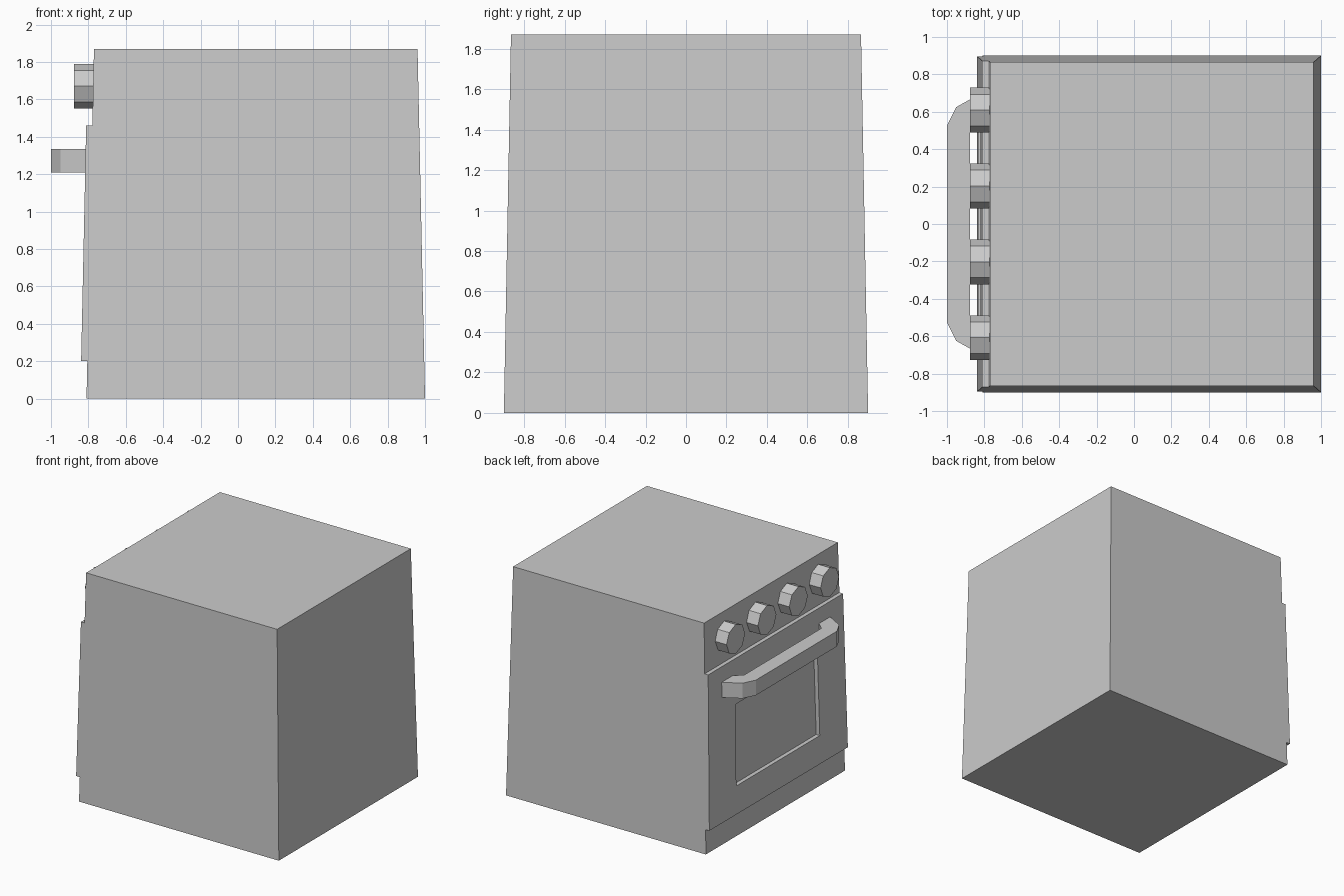
import bpy, bmesh, math
from mathutils import Matrix

if "Cube" in bpy.data.objects:
    bpy.data.objects.remove(bpy.data.objects["Cube"])

H = 1.87


def face_x(z):
    # x of the sloping oven front at height z
    return -0.81 + 0.04 * z / H


def half_y(z):
    # half width of the tapering body at height z
    return 0.9 - 0.035 * z / H


def finish(name, bm):
    bmesh.ops.recalc_face_normals(bm, faces=bm.faces)
    me = bpy.data.meshes.new(name)
    bm.to_mesh(me)
    bm.free()
    ob = bpy.data.objects.new(name, me)
    bpy.context.collection.objects.link(ob)
    return ob


def bridge(bm, a, b):
    for i in range(len(a)):
        j = (i + 1) % len(a)
        bm.faces.new((a[i], a[j], b[j], b[i]))


# tapered oven body
bm = bmesh.new()
bmesh.ops.create_cube(bm, size=2)
for v in bm.verts:
    z = H if v.co.z > 0 else 0
    x = face_x(z) if v.co.x < 0 else 1.0 - 0.04 * z / H
    v.co = (x, math.copysign(half_y(z), v.co.y), z)
finish("oven_body", bm)

# door: sloping slab with a window opening
bm = bmesh.new()


def door_loop(z0, z1, w0, w1, off):
    pts = ((-w0, z0), (w0, z0), (w1, z1), (-w1, z1))
    return [bm.verts.new((face_x(z) - off, y, z)) for y, z in pts]


outer = (0.2, 1.46, half_y(0.2), half_y(1.46))
window = (0.43, 1.09, 0.54, 0.53)
front_out, front_in = door_loop(*outer, 0.033), door_loop(*window, 0.033)
back_out, back_in = door_loop(*outer, -0.003), door_loop(*window, -0.003)
bridge(bm, front_out, front_in)
bridge(bm, front_in, back_in)
bridge(bm, back_in, back_out)
bridge(bm, back_out, front_out)
finish("oven_door", bm)

# handle: bent bar outline extruded upward
half = [(-0.80, 0.71), (-0.95, 0.625), (-1.0, 0.525)]
inner = [(-0.877, 0.50), (-0.80, 0.57)]
outline = (half + [(x, -y) for x, y in reversed(half)]
           + [(x, -y) for x, y in reversed(inner)] + inner)
bm = bmesh.new()
low = [bm.verts.new((x, y, 1.21)) for x, y in outline]
high = [bm.verts.new((x, y, 1.335)) for x, y in outline]
bm.faces.new(low)
bm.faces.new(high)
bridge(bm, low, high)
finish("door_handle", bm)

# four octagonal knobs
for i in range(4):
    y = -0.608 + i * 0.4055
    bm = bmesh.new()
    bmesh.ops.create_cone(
        bm, cap_ends=True, segments=8, radius1=0.12, radius2=0.12, depth=0.112,
        matrix=Matrix.Translation((-0.821, y, 1.67)) @ Matrix.Rotation(math.pi / 2, 4, 'Y'))
    finish(f"knob_{i + 1}", bm)
